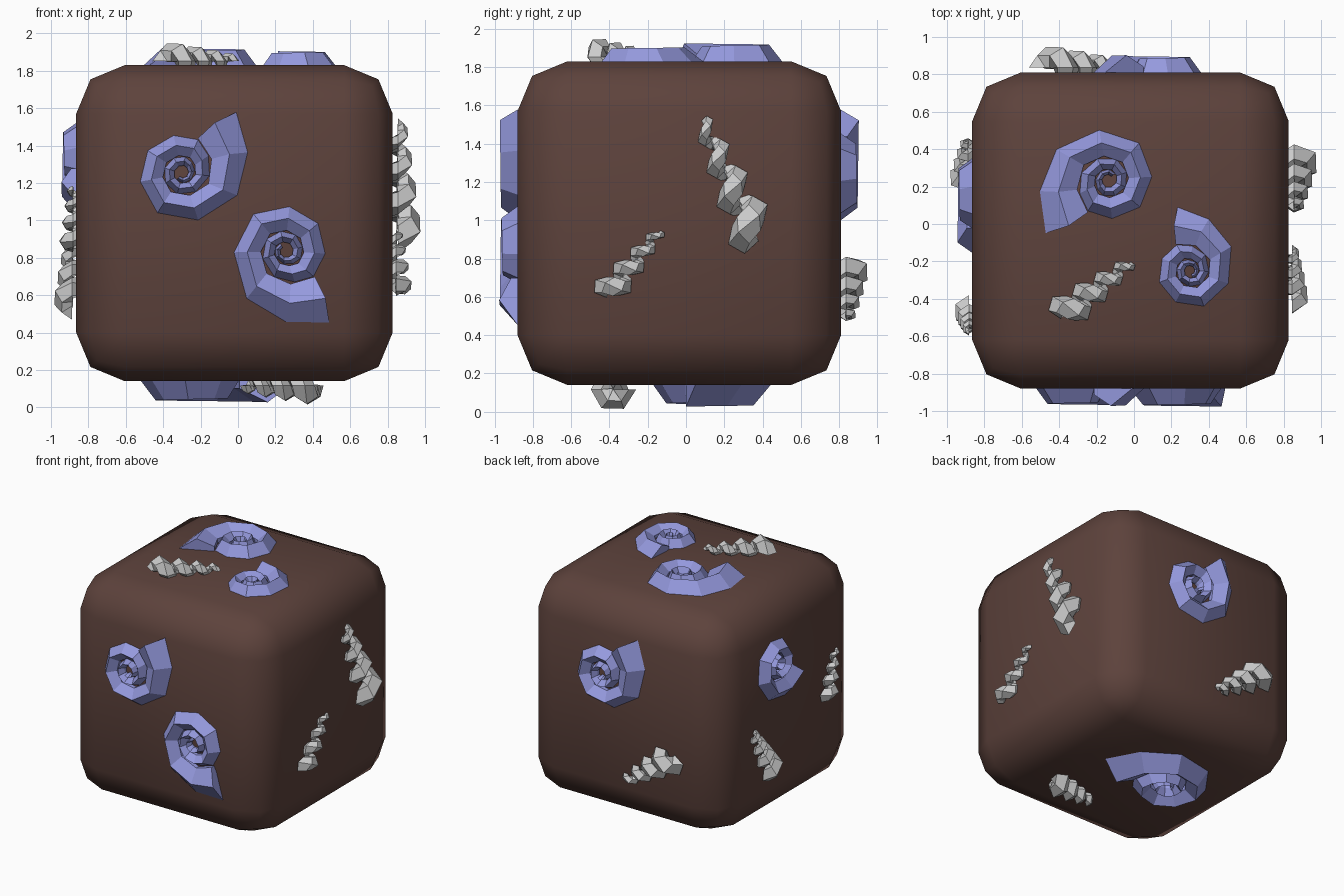
import bpy, bmesh
from math import sin, cos, pi, radians
from mathutils import Vector as V

if "Cube" in bpy.data.objects:
    bpy.data.objects.remove(bpy.data.objects["Cube"])


def material(name, rgb):
    m = bpy.data.materials.new(name)
    m.diffuse_color = (*rgb, 1)
    m.use_nodes = True
    m.node_tree.nodes["Principled BSDF"].inputs["Base Color"].default_value = m.diffuse_color
    return m


STONE = material("brown_stone", (0.11, 0.055, 0.045))
BLUE = material("blue_shell", (0.30, 0.32, 0.73))

# Rounded stone cube: two-segment bevel, smooth shading
LO, HI = V((-0.865, -0.88, 0.14)), V((0.827, 0.81, 1.83))
bpy.ops.mesh.primitive_cube_add(size=1, location=(LO + HI) / 2)
cube = bpy.context.object
cube.name = "stone_block"
cube.scale = HI - LO
bpy.ops.object.transform_apply(location=False, rotation=False, scale=True)
bev = cube.modifiers.new("rounding", 'BEVEL')
bev.width, bev.segments = 0.26, 2
bpy.ops.object.modifier_apply(modifier="rounding")
bpy.ops.object.shade_smooth()
cube.data.materials.append(STONE)

# Face frames seen from outside: right, up, outward normal, plane offset
X, Y, Z = V((1, 0, 0)), V((0, 1, 0)), V((0, 0, 1))
FACES = {
    "front": (X, Z, -Y, -LO.y), "back": (-X, Z, Y, HI.y),
    "left": (-Y, Z, -X, -LO.x), "right": (Y, Z, X, HI.x),
    "top": (X, Y, Z, HI.z), "bottom": (X, -Y, -Z, -LO.z),
}


def loft(name, rings, mat=None):
    """Skin a list of closed rings into a flat-shaded capped tube."""
    bm = bmesh.new()
    rows = [[bm.verts.new(p) for p in ring] for ring in rings]
    n = len(rows[0])
    for a, b in zip(rows, rows[1:]):
        for j in range(n):
            k = (j + 1) % n
            bm.faces.new((a[j], a[k], b[k], b[j]))
    bm.faces.new(rows[0])
    bm.faces.new(rows[-1])
    bmesh.ops.recalc_face_normals(bm, faces=bm.faces)
    me = bpy.data.meshes.new(name)
    bm.to_mesh(me)
    bm.free()
    ob = bpy.data.objects.new(name, me)
    bpy.context.collection.objects.link(ob)
    if mat:
        me.materials.append(mat)


# Flat spiral shells: one whorl of (angle back from mouth, outer radius), repeated smaller
WHORL = [(0, .44), (31, .369), (71, .317), (121, .266),
         (172, .255), (218, .236), (262, .228), (305, .212)]


def spiral_shell(face, u, v, mouth, size):
    right, up, n, off = FACES[face]
    rings = []
    for i in range(22):
        back, r = WHORL[i % 8]
        back += 343 * (i // 8)
        r *= size * 0.455 ** (i // 8)
        h = 0.094 * size * 0.975 ** i
        swirl = max(0, 18 - 9 * i)
        ring = []
        for f, z, t in ((1, -.05, 0), (1, 0, 0), (.74, h, .5), (.47, h * .35, 1), (.47, -.05, 1)):
            a = radians(mouth - back + swirl * t)
            ring.append(right * (u + f * r * cos(a)) + up * (v + f * r * sin(a)) + n * (off + z))
        rings.append(ring)
    loft(face + "_spiral_shell", rings, BLUE)


for args in (("front", -.294, 1.251, 49, .985), ("front", .25, .834, -58, 1.02),
             ("top", -.14, .24, 221, 1.0), ("top", .305, -.25, 102, .79),
             ("back", -.13, 1.25, 49, .985), ("left", -.145, 1.33, -36, .84),
             ("bottom", -.22, -.095, 5, 1.2)):
    spiral_shell(*args)


# Turret shells: a growing helical tube lying on the face, from tip to wide base
def turret_shell(face, tip, base, w):
    right, up, n, off = FACES[face]
    p, q = (right * c[0] + up * c[1] + n * (off + 0.2 * w) for c in (tip, base))
    axis = (q - p).normalized()
    side = n.cross(axis)
    p, q = p + axis * 0.2 * w, q - axis * 0.5 * w
    rings, steps = [], 21
    for i in range(steps + 1):
        t = i / steps
        s = w * (0.38 + 0.62 * t)
        a = 2 * pi * i / 6
        out = n * sin(a) + side * cos(a)
        c = p.lerp(q, 0.8 * t + 0.2 * t * t) + out * 0.42 * s
        rings.append([c + (out * cos(b) + axis * sin(b)) * 0.6 * s
                      for b in (2 * pi * j / 5 for j in range(5))])
    loft(face + "_turret_shell", rings)


for args in (("right", (.08, 1.53), (.38, .87), .14), ("right", (-.13, .95), (-.43, .59), .095),
             ("top", (-.01, -.20), (-.41, -.51), .11), ("back", (.06, .48), (.51, .79), .13),
             ("left", (-.45, .92), (-.20, .51), .11), ("left", (.57, 1.19), (.45, .82), .085),
             ("bottom", (.01, .44), (.46, .37), .118)):
    turret_shell(*args)
